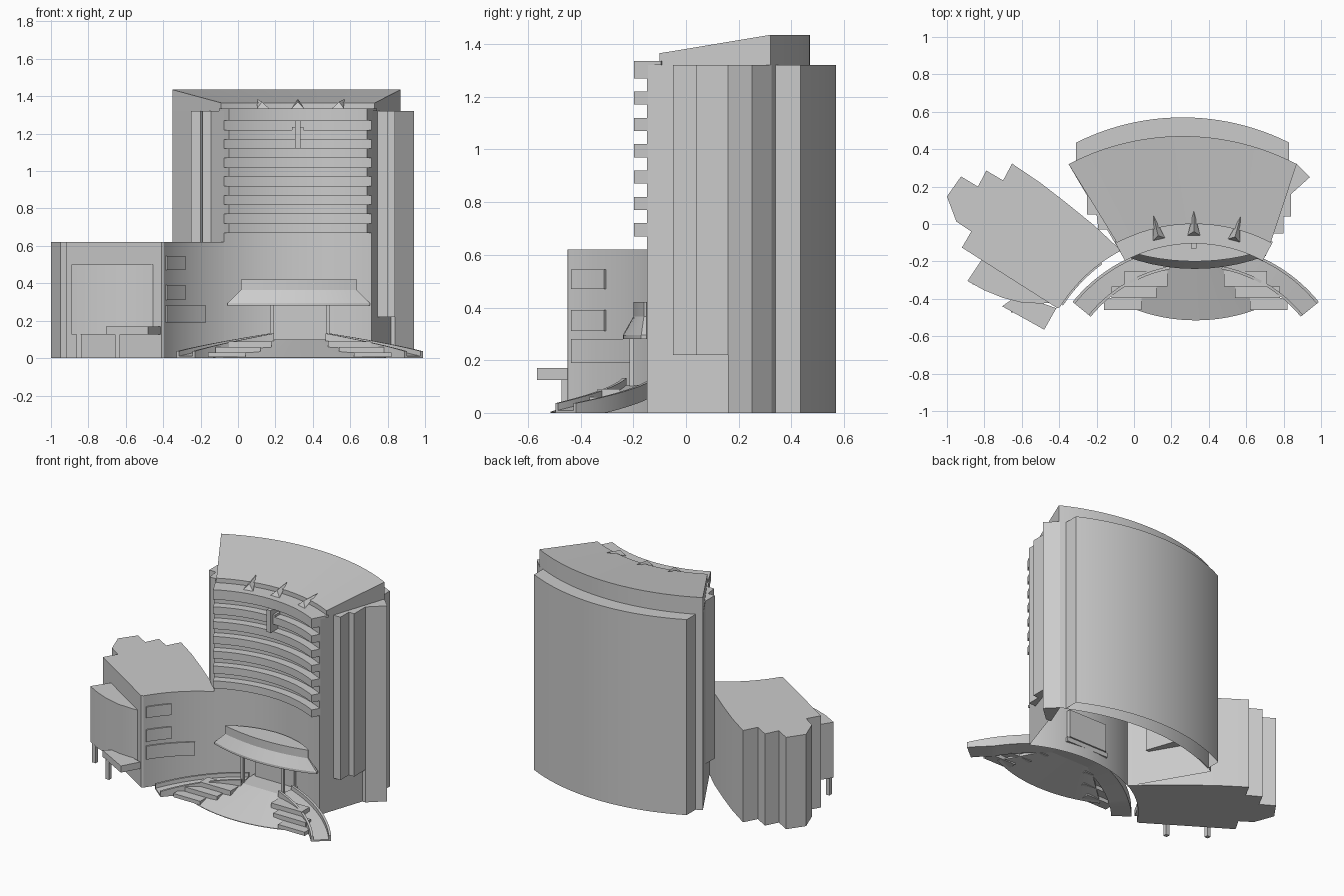
import bpy, bmesh
from math import sin, cos, radians, atan2, hypot

if "Cube" in bpy.data.objects:
    bpy.data.objects.remove(bpy.data.objects["Cube"])

FC = (0.32, -0.89)   # centre of the concave facade
RC = (0.33, -0.95)   # centre of the curved ramps


def finish(name, bm):
    bmesh.ops.remove_doubles(bm, verts=bm.verts, dist=1e-5)
    bmesh.ops.recalc_face_normals(bm, faces=bm.faces)
    me = bpy.data.meshes.new(name)
    bm.to_mesh(me)
    bm.free()
    ob = bpy.data.objects.new(name, me)
    bpy.context.collection.objects.link(ob)
    return ob


def prism(name, pts, z0, z1):
    bm = bmesh.new()
    f = bm.faces.new([bm.verts.new((x, y, z0)) for x, y in pts])
    r = bmesh.ops.extrude_face_region(bm, geom=[f], use_keep_orig=True)
    for v in r["geom"]:
        if isinstance(v, bmesh.types.BMVert):
            v.co.z = z1
    return finish(name, bm)


def box(name, x0, x1, y0, y1, z0, z1):
    return prism(name, [(x0, y0), (x1, y0), (x1, y1), (x0, y1)], z0, z1)


def strip(name, a, b, za, zb, bottom=True):
    """Solid between two plan curves; za/zb give (low, high) along t."""
    bm = bmesh.new()
    n = len(a)
    rows = []
    for i in range(n):
        t = i / (n - 1)
        la, ha = za(t) if callable(za) else za
        lb, hb = zb(t) if callable(zb) else zb
        rows.append([bm.verts.new((*a[i], la)), bm.verts.new((*a[i], ha)),
                     bm.verts.new((*b[i], hb)), bm.verts.new((*b[i], lb))])
    for p, q in zip(rows, rows[1:]):
        for k in range(4 if bottom else 3):
            m = (k + 1) % 4
            bm.faces.new([p[k], p[m], q[m], q[k]])
    bm.faces.new(rows[0])
    bm.faces.new(rows[-1])
    return finish(name, bm)


def arc(c, r, a0, a1, n=24):
    return [(c[0] + r * cos(radians(a0 + (a1 - a0) * i / n)),
             c[1] + r * sin(radians(a0 + (a1 - a0) * i / n))) for i in range(n + 1)]


def bow(x0, x1, y, ymid, n=24):
    """Arc from (x0,y) to (x1,y) whose middle is at ymid."""
    h, s = (x1 - x0) / 2, ymid - y
    cy = ymid - (h * h + s * s) / (2 * s)
    r, sg = hypot(h, y - cy), (1 if s > 0 else -1)
    half = atan2(h, sg * (y - cy))
    cx = (x0 + x1) / 2
    return [(cx + r * sin(half * (2 * i / n - 1)),
             cy + sg * r * cos(half * (2 * i / n - 1))) for i in range(n + 1)]


def line(p, q, n=24):
    return [(p[0] + (q[0] - p[0]) * i / n, p[1] + (q[1] - p[1]) * i / n) for i in range(n + 1)]


# Tower body, rear slab and sloped crown
back = bow(-0.35, 0.87, 0.32, 0.47)
strip("tower_body", arc(FC, 0.84, 118, 62), back, (0, 1.32), (0, 1.32), bottom=False)
strip("rear_slab", bow(-0.31, 0.83, 0.335, 0.465), bow(-0.31, 0.83, 0.435, 0.57),
      (0, 1.32), (0, 1.32), bottom=False)
strip("crown", arc(FC, 0.89, 117.5, 62.5), back, (1.32, 1.365), (1.32, 1.435))

# Stepped side slabs
prism("right_side_slab", [(0.70, -0.05), (0.80, -0.05), (0.80, 0.04), (0.84, 0.04),
                          (0.84, 0.18), (0.78, 0.18)], 0.22, 1.32)
prism("right_rear_pier", [(0.80, 0.16), (0.84, 0.16), (0.94, 0.25), (0.865, 0.325)], 0, 1.32)
prism("left_side_slab", [(-0.12, -0.03), (-0.19, -0.03), (-0.2, 0.05), (-0.25, 0.05),
                         (-0.25, 0.2), (-0.2, 0.2)], 0.22, 1.32)

# Balcony bands and top ledge
for k in range(7):
    z = 0.67 + 0.1 * k
    strip(f"balcony_{k}", arc(FC, 0.785, 118, 62), arc(FC, 0.845, 118, 62),
          (z, z + 0.05), (z, z + 0.05))
strip("top_ledge", arc(FC, 0.785, 118, 62), arc(FC, 0.9, 118, 62), (1.32, 1.335), (1.32, 1.335))

# Roof spikes along the ledge
for k, a in enumerate((103, 90, 75)):
    bm = bmesh.new()
    v = [bm.verts.new((*arc(FC, r, a + d, a, 1)[0], z)) for r, d, z in
         ((0.83, -2.3, 1.335), (0.83, 2.3, 1.335), (0.85, 0, 1.37), (0.96, 0, 1.385))]
    for f in ((0, 1, 2), (0, 2, 3), (1, 2, 3), (0, 1, 3)):
        bm.faces.new([v[i] for i in f])
    finish(f"roof_spike_{k}", bm)

# Vertical blade on the facade
box("facade_blade", 0.305, 0.335, -0.13, -0.04, 1.12, 1.27)
box("blade_bracket", 0.29, 0.35, -0.105, -0.04, 1.22, 1.235)

# Side wing with stepped outer end and curved front
wing = [(-0.41, -0.45), (-0.92, -0.126), (-0.87, -0.04), (-0.95, 0.013), (-1, 0.147),
        (-0.925, 0.254), (-0.834, 0.2), (-0.79, 0.286), (-0.70, 0.233), (-0.652, 0.323),
        (-0.5, 0.22), (-0.364, 0.115), (-0.21, -0.01)]
prism("side_wing", wing + arc(FC, 0.843, 117.5, 148, 16), 0, 0.62)
prism("wing_bay", [(-0.80, -0.17), (-0.89, -0.305), (-0.80, -0.355), (-0.70, -0.395),
                   (-0.60, -0.42), (-0.50, -0.425), (-0.43, -0.42)], 0.125, 0.5)
prism("wing_porch", [(-0.62, -0.38), (-0.705, -0.44), (-0.48, -0.565), (-0.415, -0.45)],
      0.125, 0.17)
for k, (x, y) in enumerate(((-0.85, -0.31), (-0.645, -0.46))):
    box(f"porch_post_{k}", x - 0.013, x + 0.013, y - 0.013, y + 0.013, 0, 0.13)

# Windows and band on the curved wing wall
for k, (a0, a1, z0, z1) in enumerate(((147, 136, 0.47, 0.545), (147, 136, 0.31, 0.39),
                                      (147, 126, 0.19, 0.28))):
    strip(f"wing_window_{k}", arc(FC, 0.834, a0, a1, 8), arc(FC, 0.85, a0, a1, 8),
          (z0, z1), (z0, z1))

# Flared entrance canopy: rim, slope and upright band
wall = arc(FC, 0.83, 117, 63, 10)
levels = ((0.38, -0.17, -0.24, 0.28), (0.38, -0.17, -0.24, 0.295),
          (0.31, -0.16, -0.2, 0.365), (0.31, -0.16, -0.2, 0.42))
bm = bmesh.new()
rings = []
for w, ye, ym, z in levels:
    front = bow(0.325 - w, 0.325 + w, ye, ym, 10)
    rear = [(0.325 + (x - 0.32) * w / 0.38, y) for x, y in wall]
    rings.append([bm.verts.new((x, y, z)) for x, y in front + rear[::-1]])
for p, q in zip(rings, rings[1:]):
    for i in range(len(p)):
        j = (i + 1) % len(p)
        bm.faces.new([p[i], p[j], q[j], q[i]])
bm.faces.new(rings[0])
bm.faces.new(rings[-1])
finish("entrance_canopy", bm)

# Entrance, landing and sloped plaza
box("entrance_doors", 0.19, 0.48, -0.09, -0.04, 0.1, 0.29)
box("landing", 0.17, 0.49, -0.22, -0.05, 0.07, 0.1)
strip("plaza", bow(-0.08, 0.74, -0.42, -0.515), line((0.16, -0.22), (0.50, -0.22)),
      (0, 0.004), (0.07, 0.1))


# Curved ramps with curbs, canopy posts and terraced steps on both sides
def deck(t):
    return 0.01 + 0.095 * t


for side, s in (("left", -1), ("right", 1)):
    def ramp_arc(r):
        return [(0.33 + s * (0.33 - x), y) for x, y in arc(RC, r, 141, 101)]
    slab = lambda t: (max(0, deck(t) - 0.035), deck(t))
    curb = lambda t: (max(0, deck(t) - 0.035), deck(t) + 0.027)
    strip(f"{side}_ramp", ramp_arc(0.73), ramp_arc(0.84), slab, slab)
    strip(f"{side}_inner_curb", ramp_arc(0.722), ramp_arc(0.737), curb, curb)
    strip(f"{side}_outer_curb", ramp_arc(0.832), ramp_arc(0.847), curb, curb)
    px = 0.33 + s * 0.15
    box(f"{side}_canopy_post", px - 0.009, px + 0.009, -0.215, -0.197, 0.09, 0.285)
    for k, (xo, xi, y0, y1) in enumerate(((0.49, 0.29, -0.46, -0.395),
                                          (0.45, 0.21, -0.395, -0.335),
                                          (0.38, 0.15, -0.335, -0.25))):
        xs = sorted((0.33 + s * xo, 0.33 + s * xi))
        box(f"{side}_step_{k}", *xs, y0, y1, 0.005 + 0.025 * k, 0.03 + 0.03 * k)

bpy.ops.object.select_all(action="SELECT")
bpy.context.view_layer.objects.active = bpy.data.objects["tower_body"]
bpy.ops.object.shade_smooth_by_angle(angle=radians(25))
